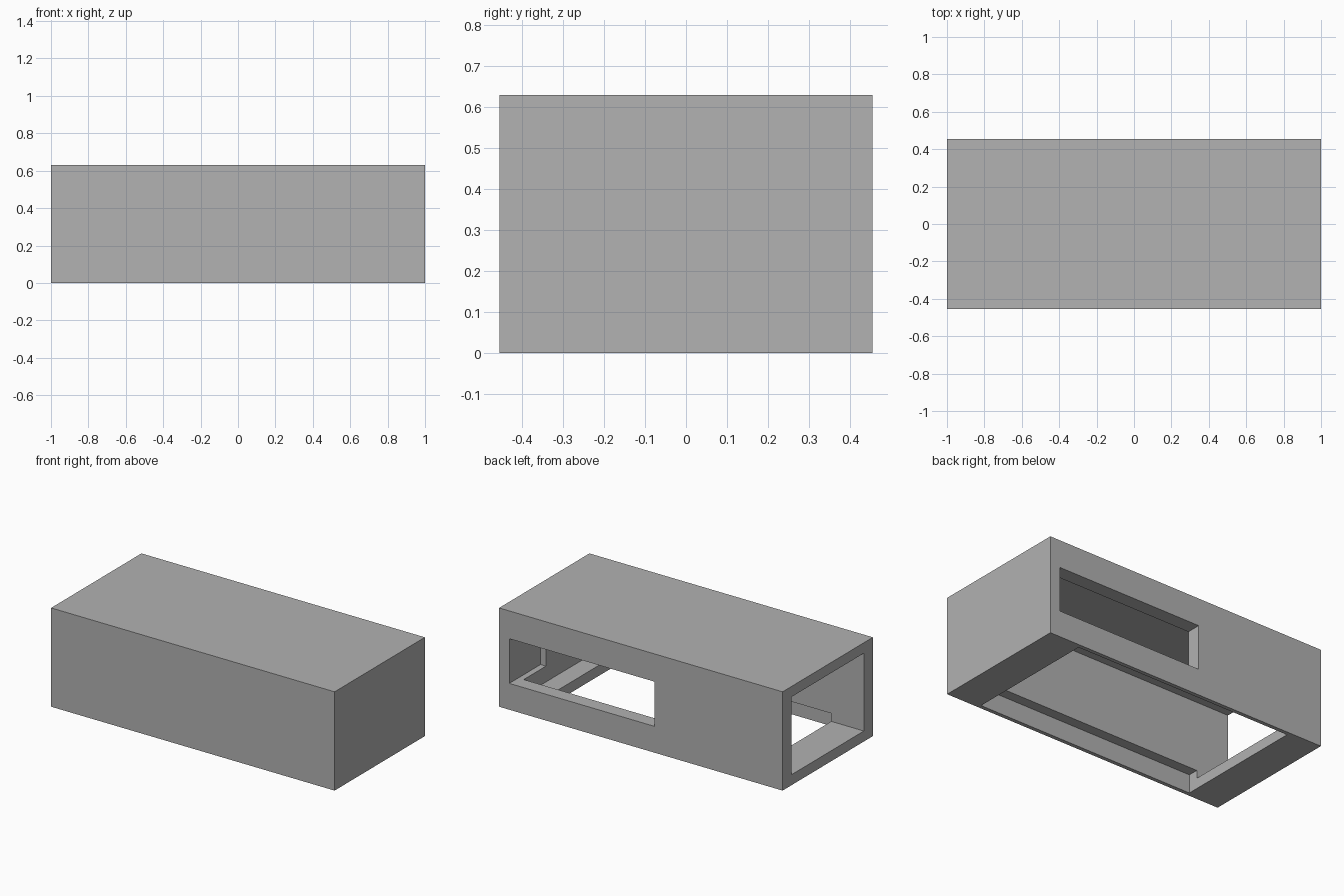
import bpy
from mathutils import Vector

if "Cube" in bpy.data.objects:
    bpy.data.objects.remove(bpy.data.objects["Cube"], do_unlink=True)

grey = bpy.data.materials.new("plain grey")
grey.use_nodes = True
colour = (0.445, 0.445, 0.445, 1)
grey.diffuse_color = colour
grey.node_tree.nodes["Principled BSDF"].inputs["Base Color"].default_value = colour


def box(name, low, high):
    """Axis-aligned box between two opposite corners."""
    low, high = Vector(low), Vector(high)
    bpy.ops.mesh.primitive_cube_add(size=1, location=(low + high) / 2)
    obj = bpy.context.object
    obj.name = name
    obj.scale = high - low
    bpy.ops.object.transform_apply(location=True, rotation=False, scale=True)
    obj.data.materials.append(grey)
    return obj


# Outer casing
casing = box("casing", (-1, -0.455, 0), (1, 0.455, 0.63))

# Hollows: open-ended cavity, stepped bottom hatch, deep rear window
cutters = [
    box("cavity_cutter", (-1.1, -0.364, 0.067), (0.89, 0.364, 0.563)),
    box("hatch_cutter", (-0.77, -0.43, -0.1), (0.77, 0.43, 0.118)),
    box("window_cutter", (-0.097, 0.14, 0.168), (0.928, 0.6, 0.453)),
]
bpy.context.view_layer.objects.active = casing
for cutter in cutters:
    cutter.hide_render = True
    cut = casing.modifiers.new(cutter.name, "BOOLEAN")
    cut.operation = "DIFFERENCE"
    cut.solver = "EXACT"
    cut.object = cutter
    bpy.ops.object.modifier_apply(modifier=cut.name)
    bpy.data.objects.remove(cutter, do_unlink=True)
